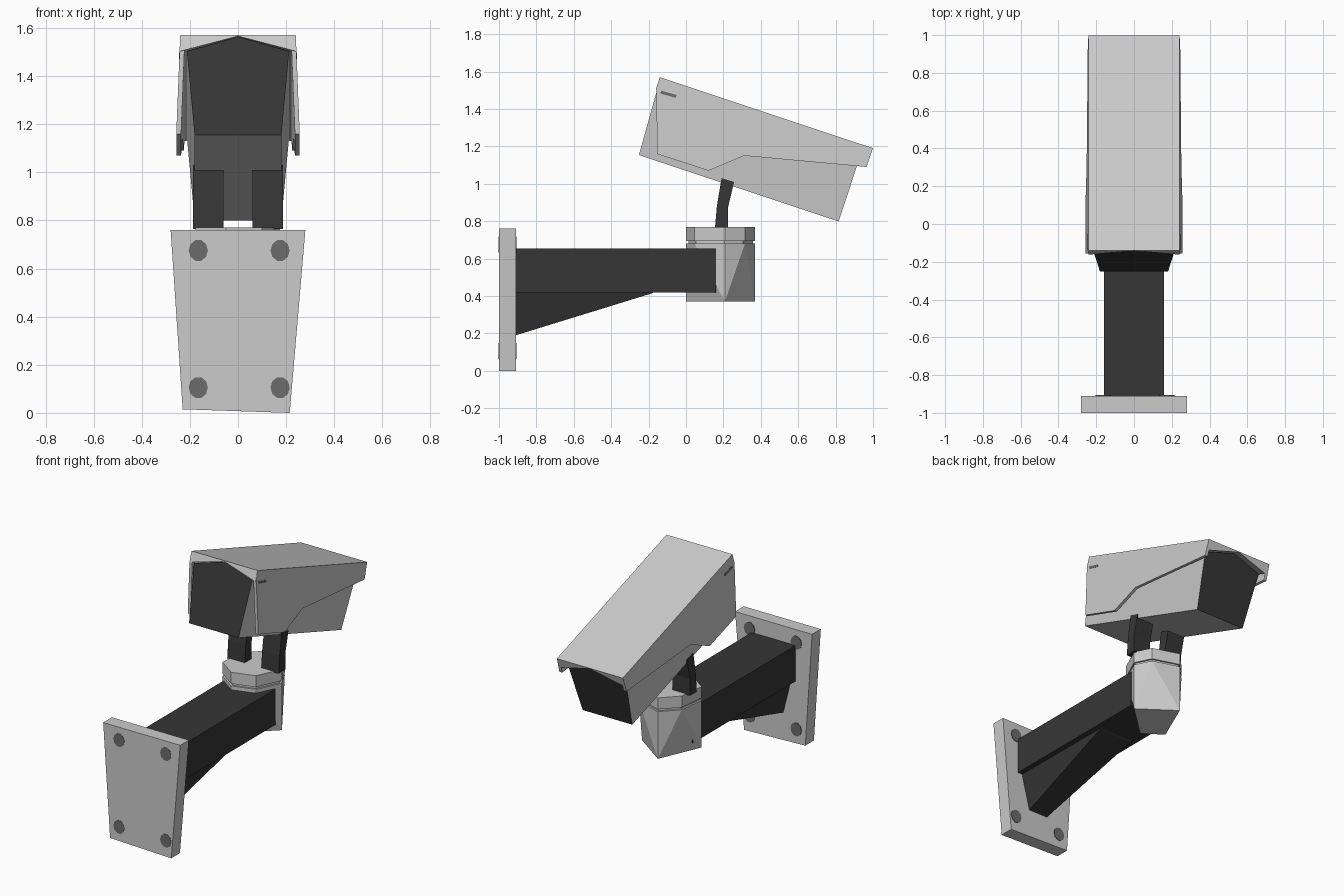
import bpy, bmesh, math
from mathutils import Vector

if "Cube" in bpy.data.objects:
    bpy.data.objects.remove(bpy.data.objects["Cube"])


def material(name, v):
    m = bpy.data.materials.new(name)
    m.diffuse_color = (v, v, v, 1)
    m.use_nodes = True
    m.node_tree.nodes["Principled BSDF"].inputs["Base Color"].default_value = m.diffuse_color
    return m


LIGHT = material("light_grey", 0.60)
DARK = material("charcoal", 0.037)
BOLT = material("bolt_grey", 0.15)


def finish(name, bm, *mats):
    bmesh.ops.recalc_face_normals(bm, faces=bm.faces)
    me = bpy.data.meshes.new(name)
    bm.to_mesh(me)
    bm.free()
    for m in mats:
        me.materials.append(m)
    ob = bpy.data.objects.new(name, me)
    bpy.context.collection.objects.link(ob)
    return ob


def loft(name, ring_a, ring_b, *mats, caps=0):
    """Solid between two matching rings; end caps take material index caps."""
    bm = bmesh.new()
    a = [bm.verts.new(p) for p in ring_a]
    b = [bm.verts.new(p) for p in ring_b]
    n = len(a)
    for i in range(n):
        j = (i + 1) % n
        bm.faces.new((a[i], a[j], b[j], b[i]))
    for ring in (a, b):
        bm.faces.new(ring).material_index = caps
    return finish(name, bm, *mats)


def housing(x, s, n):
    """Tilted housing frame: s runs back along the roof, n rises square to it."""
    return Vector((x, -0.14 + 0.949 * s + 0.316 * n, 1.57 - 0.316 * s + 0.949 * n))


# Wall plate
outline = [(-0.23, 0.015), (0.215, 0.0), (0.28, 0.76), (-0.28, 0.76)]
loft("wall_plate", [(x, -1.0, z) for x, z in outline],
     [(x, -0.91, z) for x, z in outline], LIGHT)

# Bolt heads on both faces of the plate
for x in (-0.165, 0.175):
    for z in (0.105, 0.675):
        disc = [(x + 0.04 * math.cos(k * math.pi / 5),
                 z + 0.045 * math.sin(k * math.pi / 5)) for k in range(10)]
        loft("bolt", [(u, -0.9999 - 0.002, v) for u, v in disc],
             [(u, -0.906, v) for u, v in disc], BOLT)

# Arm beam and tapered brace beneath it
beam = [(-0.16, 0.42), (0.16, 0.42), (0.16, 0.655), (-0.16, 0.655)]
loft("arm_beam", [(x, -0.91, z) for x, z in beam],
     [(x, 0.16, z) for x, z in beam], DARK)
loft("arm_brace",
     [(-0.13, -0.91, 0.43), (0.13, -0.91, 0.43), (0.07, -0.91, 0.19), (-0.07, -0.91, 0.19)],
     [(-0.13, -0.15, 0.43), (0.13, -0.15, 0.43), (0.12, -0.18, 0.415), (-0.12, -0.18, 0.415)],
     DARK)


# Swivel hub: faceted body, inset neck and cap
BASE = [(-0.054, 0.185), (0.174, 0.023), (-0.05, -0.185), (-0.176, -0.096)]
EXTRA = [(0.10, -0.14), (0.12, 0.13), (-0.155, 0.08)]


def hub_part(name, z0, z1, low, high, mat, scale=1.0):
    bm = bmesh.new()
    for pts, z in ((low, z0), (high, z1)):
        for x, y in pts:
            bm.verts.new((x * scale, 0.185 + y * scale, z))
    bmesh.ops.convex_hull(bm, input=bm.verts)
    bmesh.ops.dissolve_limit(bm, angle_limit=0.01, verts=bm.verts, edges=bm.edges)
    return finish(name, bm, mat)


hub_part("hub_body", 0.37, 0.68, BASE, BASE + EXTRA, LIGHT)
hub_part("hub_neck", 0.67, 0.71, BASE + EXTRA, BASE + EXTRA, LIGHT, 0.93)
hub_part("hub_cap", 0.695, 0.77, BASE + EXTRA, BASE + EXTRA, LIGHT)

# Pair of bent struts carrying the housing
strut = [(0.155, 0.765), (0.225, 0.765), (0.225, 0.875), (0.257, 1.01),
         (0.19, 1.03), (0.165, 0.88)]
for side in (-1, 1):
    loft("strut", [(side * 0.06, y, z) for y, z in strut],
         [(side * 0.187, y, z) for y, z in strut], DARK)

# Camera body with dark front and back faces
section = [(-0.18, -0.43), (0.18, -0.43), (0.212, -0.068), (0, -0.006), (-0.212, -0.068)]
loft("camera_body", [housing(x, 0.004 - 0.05 * n, n) for x, n in section],
     [housing(x, 1.15, n) for x, n in section], LIGHT, DARK, caps=1)

# Roof of the sun cover, peaked underneath
roof = [(-0.24, 0), (0.24, 0), (0.24, -0.07), (0, -0.004), (-0.24, -0.07)]
loft("cover_roof", [housing(x, 0, n) for x, n in roof],
     [housing(x, 1.2, n) for x, n in roof], LIGHT)

# Flared side panels of the cover, with a small vent slot on each
panel = [(0, -0.001), (1.2, -0.001), (1.2, -0.106), (0.56, -0.256),
         (0.405, -0.392), (0.115, -0.394), (0.005, -0.07)]
slot = [(0.03, -0.066), (0.115, -0.062), (0.115, -0.078), (0.03, -0.082)]
for side in (-1, 1):
    def flare(n):
        return 0.24 - 0.042 * n
    loft("cover_side", [housing(side * (flare(n) - 0.02), s, n) for s, n in panel],
         [housing(side * flare(n), s, n) for s, n in panel], LIGHT)
    loft("vent_slot", [housing(side * (flare(n) - 0.004), s, n) for s, n in slot],
         [housing(side * (flare(n) + 0.002), s, n) for s, n in slot], BOLT)
